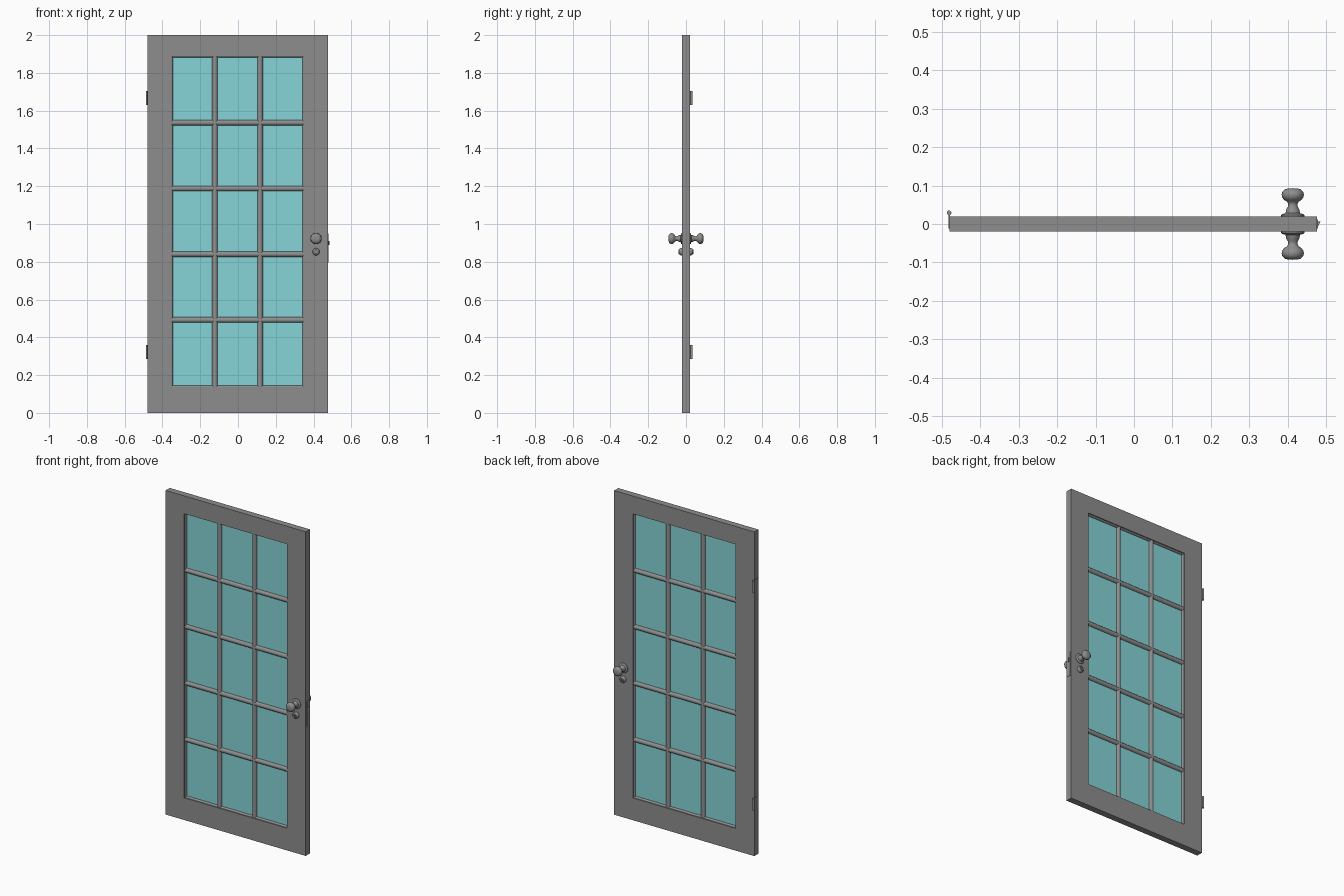
import bpy, bmesh, math
from mathutils import Matrix, Vector

cube = bpy.data.objects.get("Cube")
if cube:
    bpy.data.objects.remove(cube, do_unlink=True)


def material(name, rgb):
    m = bpy.data.materials.new(name)
    m.use_nodes = True
    m.diffuse_color = (*rgb, 1)
    m.node_tree.nodes["Principled BSDF"].inputs["Base Color"].default_value = (*rgb, 1)
    return m


GREY = material("grey", (0.27, 0.27, 0.27))
GLASS = material("pale_teal_glass", (0.24, 0.66, 0.69))


def finish(name, bm, mat, smooth=False):
    bmesh.ops.recalc_face_normals(bm, faces=bm.faces)
    mesh = bpy.data.meshes.new(name)
    bm.to_mesh(mesh)
    bm.free()
    mesh.materials.append(mat)
    ob = bpy.data.objects.new(name, mesh)
    bpy.context.collection.objects.link(ob)
    if smooth:
        bpy.ops.object.select_all(action="DESELECT")
        ob.select_set(True)
        bpy.context.view_layer.objects.active = ob
        bpy.ops.object.shade_smooth_by_angle(angle=math.radians(40))
    return ob


def box(name, lo, hi, mat):
    lo, hi = Vector(lo), Vector(hi)
    bm = bmesh.new()
    bmesh.ops.create_cube(bm, size=1, matrix=Matrix.Translation((lo + hi) / 2)
                          @ Matrix.Diagonal((*(hi - lo), 1)))
    return finish(name, bm, mat)


def rod(name, start, end, width, depth, mat=GREY, sides=16):
    """Bar of oval section between two points; depth is measured along y."""
    start, end = Vector(start), Vector(end)
    axis = end - start
    turn = Matrix.Rotation(math.pi / 2, 4, "Y") if axis.x else Matrix()
    across = (width, depth, axis.length)
    bm = bmesh.new()
    bmesh.ops.create_cone(bm, cap_ends=True, segments=sides, radius1=1, radius2=1, depth=1,
                          matrix=Matrix.Translation((start + end) / 2) @ turn
                          @ Matrix.Diagonal((*across, 1)))
    return finish(name, bm, mat, True)


def lathe(name, profile, x, z, side, mat=GREY, sides=28):
    """Turn (radius, distance) pairs around the y axis."""
    bm = bmesh.new()
    pts = [bm.verts.new((x + r, side * y, z)) for r, y in profile]
    edges = [bm.edges.new(p) for p in zip(pts, pts[1:])]
    bmesh.ops.spin(bm, geom=pts + edges, cent=(x, 0, z), axis=(0, 1, 0),
                   angle=math.tau, steps=sides, use_merge=True)
    bmesh.ops.remove_doubles(bm, verts=bm.verts, dist=0.00005)
    return finish(name, bm, mat, True)


# Door frame: one solid with a rectangular opening
LEFT, RIGHT, HALF = -0.48, 0.476, 0.02
X0, X1, Z0, Z1 = -0.353, 0.349, 0.137, 1.89
bm = bmesh.new()


def ring(x0, x1, z0, z1, y):
    return [bm.verts.new((x, y, z)) for x, z in ((x0, z0), (x1, z0), (x1, z1), (x0, z1))]


loops = [ring(LEFT, RIGHT, 0, 2, -HALF), ring(X0, X1, Z0, Z1, -HALF),
         ring(X0, X1, Z0, Z1, HALF), ring(LEFT, RIGHT, 0, 2, HALF)]
for a, b in zip(loops, loops[1:] + loops[:1]):
    for i in range(4):
        j = (i + 1) % 4
        bm.faces.new((a[i], a[j], b[j], b[i]))
finish("door_frame", bm, GREY)

# Glass sheet
box("glass", (X0, -0.003, Z0), (X1, 0.003, Z1), GLASS)

# Rounded glazing bars, and slimmer beads around the opening
for i, x in enumerate((-0.122, 0.117)):
    rod(f"upright_bar_{i + 1}", (x, 0, Z0), (x, 0, Z1), 0.015, 0.016)
for i in range(4):
    z = 0.492 + i * 0.348
    rod(f"cross_bar_{i + 1}", (X0, 0, z), (X1, 0, z), 0.015, 0.016)
for name, x in (("left", X1), ("right", X0)):
    rod(f"{name}_bead", (x, 0, Z0), (x, 0, Z1), 0.008, 0.014)
for name, z in (("bottom", Z0), ("top", Z1)):
    rod(f"{name}_bead", (X0, 0, z), (X1, 0, z), 0.008, 0.014)

# Knobs and lock cylinders on both faces
KNOB = [(0, 0.015), (0.03, 0.015), (0.03, 0.023), (0.027, 0.026), (0.019, 0.028),
        (0.017, 0.038), (0.013, 0.045), (0.012, 0.052), (0.015, 0.058), (0.023, 0.063),
        (0.028, 0.070), (0.029, 0.077), (0.027, 0.084), (0.021, 0.090), (0.012, 0.0925),
        (0, 0.093)]
LOCK = [(0, 0.015), (0.019, 0.015), (0.019, 0.028), (0.016, 0.034), (0.012, 0.036),
        (0.011, 0.039), (0, 0.039)]
for name, side in (("front", -1), ("back", 1)):
    lathe(f"{name}_knob", KNOB, 0.413, 0.923, side)
    lathe(f"{name}_lock", LOCK, 0.413, 0.853, side)
    box(f"{name}_keyhole_ridge", (0.411, min(side * 0.038, side * 0.041), 0.846),
        (0.415, max(side * 0.038, side * 0.041), 0.860), GREY)

# Latch plate and bolt on the closing edge
box("latch_plate", (0.474, -0.012, 0.797), (0.478, 0.012, 0.95), GREY)
bolt = box("latch_bolt", (0.474, -0.006, 0.888), (0.485, 0.007, 0.91), GREY)
for v in bolt.data.vertices:
    if v.co.x > 0.48 and v.co.y < 0:
        v.co.x = 0.479

# Hinges: barrel behind the edge, with a leaf let into it
for name, z in (("lower", 0.323), ("upper", 1.667)):
    rod(f"{name}_hinge_barrel", (-0.481, 0.029, z - 0.037), (-0.481, 0.029, z + 0.037),
        0.006, 0.006)
    box(f"{name}_hinge_leaf", (-0.482, -0.012, z - 0.037), (-0.479, 0.028, z + 0.037), GREY)
